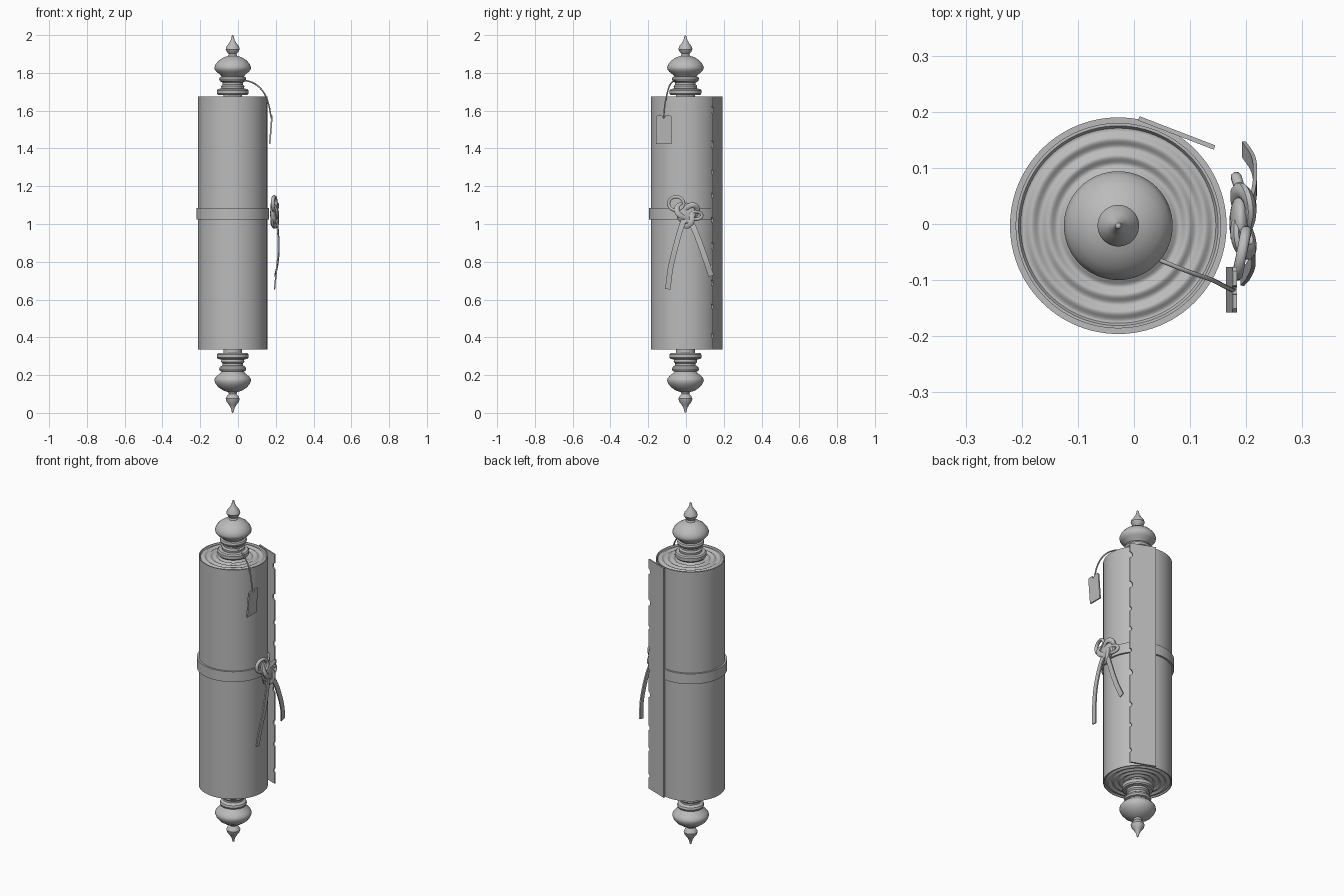
import bpy, bmesh, math, random
from mathutils import Vector

random.seed(4)
cube = bpy.data.objects.get("Cube")
if cube:
    bpy.data.objects.remove(cube)

AX, AY = -0.028, -0.003          # scroll axis
BOTTOM, TOP = 0.335, 1.675       # ends of the rolled sheet

grey = bpy.data.materials.new("plain grey")
grey.use_nodes = True
grey.diffuse_color = (0.5, 0.5, 0.5, 1)
grey.node_tree.nodes["Principled BSDF"].inputs["Base Color"].default_value = (0.5, 0.5, 0.5, 1)


def finish(name, bm, smooth=35):
    bmesh.ops.recalc_face_normals(bm, faces=bm.faces)
    mesh = bpy.data.meshes.new(name)
    bm.to_mesh(mesh)
    bm.free()
    mesh.materials.append(grey)
    ob = bpy.data.objects.new(name, mesh)
    bpy.context.collection.objects.link(ob)
    bpy.ops.object.select_all(action='DESELECT')
    ob.select_set(True)
    bpy.context.view_layer.objects.active = ob
    bpy.ops.object.shade_smooth_by_angle(angle=math.radians(smooth))
    return ob


def lathe(name, profile, closed=False, steps=64):
    """Spin a (radius, z) profile round the scroll axis."""
    bm = bmesh.new()
    vs = [bm.verts.new((AX + r, AY, z)) for r, z in profile]
    pairs = list(zip(vs, vs[1:] + vs[:1]))
    es = [bm.edges.new(p) for p in (pairs if closed else pairs[:-1])]
    bmesh.ops.spin(bm, geom=vs + es, cent=(AX, AY, 0), axis=(0, 0, 1),
                   angle=math.tau, steps=steps)
    bmesh.ops.remove_doubles(bm, verts=bm.verts, dist=0.0003)
    return finish(name, bm)


def plate(name, outline, place, thickness):
    """Solid flat plate from a 2D outline mapped into space by place."""
    bm = bmesh.new()
    face = bm.faces.new([bm.verts.new(place(u, v)) for u, v in outline])
    face.normal_update()
    shift = face.normal * thickness
    out = bmesh.ops.extrude_face_region(bm, geom=[face])["geom"]
    bmesh.ops.translate(bm, vec=shift, verts=[g for g in out if isinstance(g, bmesh.types.BMVert)])
    return finish(name, bm)


def smooth_path(points, per=8):
    """Catmull-Rom samples through the points."""
    p = [Vector(q) for q in points]
    p = [2 * p[0] - p[1]] + p + [2 * p[-1] - p[-2]]
    out = []
    for a, b, c, d in zip(p, p[1:], p[2:], p[3:]):
        for i in range(per):
            t = i / per
            out.append(0.5 * (2*b + (c-a)*t + (2*a-5*b+4*c-d)*t*t + (3*b-a-3*c+d)*t**3))
    return out + [p[-2]]


def sweep(name, path, half_w, half_t, sides=8, closed=False):
    """Cord or ribbon: an oval section, thin in x, swept along the path."""
    bm = bmesh.new()
    rings, n = [], len(path)
    for i, p in enumerate(path):
        a = path[i - 1] if closed or i else p
        b = path[(i + 1) % n] if closed or i < n - 1 else p
        tan = (b - a).normalized()
        across = tan.cross(Vector((1, 0, 0))).normalized()
        out = across.cross(tan)
        ring = []
        for k in range(sides):
            ang = math.tau * (k + 0.5) / sides
            ring.append(bm.verts.new(p + across * half_w * math.cos(ang) + out * half_t * math.sin(ang)))
        rings.append(ring)
    links = list(zip(rings, rings[1:]))
    if closed:
        links.append((rings[-1], rings[0]))
    else:
        bm.faces.new(rings[0])
        bm.faces.new(rings[-1])
    for r0, r1 in links:
        for k in range(sides):
            bm.faces.new((r0[k], r0[(k+1) % sides], r1[(k+1) % sides], r1[k]))
    return finish(name, bm, 50)


# Rolled sheet with rippled ends
R = 0.183
ripple = [(R * i / 60, 0.004 * (math.cos(math.tau * R * i / 60 / 0.031) - 1)) for i in range(58)]
end = ripple + [(0.178, 0), (R, 0)]
lathe("rolled_sheet", [(r, BOTTOM - d) for r, d in end] + [(r, TOP + d) for r, d in reversed(end)], steps=96)

# Turned finials, one at each end
turned = [(0.05, 1.65), (0.05, 1.683), (0.078, 1.683), (0.084, 1.69), (0.084, 1.708), (0.078, 1.715),
          (0.06, 1.717), (0.062, 1.73), (0.054, 1.738), (0.054, 1.748), (0.068, 1.757), (0.072, 1.768),
          (0.068, 1.778), (0.058, 1.781), (0.066, 1.79), (0.085, 1.805), (0.095, 1.818), (0.097, 1.83),
          (0.09, 1.847), (0.075, 1.865), (0.05, 1.882), (0.024, 1.89), (0.02, 1.9), (0.03, 1.91),
          (0.037, 1.925), (0.033, 1.94), (0.02, 1.957), (0.011, 1.972), (0.007, 1.985), (0.005, 1.996), (0, 2)]
lathe("top_finial", turned)
lathe("bottom_finial", [(r, 2 - z) for r, z in turned])

# Tie band round the middle
lathe("tie_band", [(0.18, 1.025), (0.193, 1.025), (0.193, 1.085), (0.18, 1.085)], closed=True, steps=96)

# Loose flap with a nibbled free edge
start, stop = Vector((0.01, 0.192, 0)), Vector((0.145, 0.14, 0))
width = (stop - start).length
along = (stop - start).normalized()
outline = [(0, BOTTOM), (width, BOTTOM)]
for i in range(9):
    z = BOTTOM + 0.09 + i * 0.145 + random.uniform(-0.03, 0.03)
    r = random.uniform(0.01, 0.02)
    outline += [(width - r * 0.8 * math.sin(math.pi * k / 6), z - r * math.cos(math.pi * k / 6)) for k in range(7)]
outline += [(width, TOP), (0, TOP)]
plate("loose_flap", outline, lambda u, v: start + along * u + Vector((0, 0, v)), 0.008)

# Label tag with a notch at the top
tag = [(-0.158, 1.425), (-0.077, 1.425), (-0.077, 1.568), (-0.084, 1.575), (-0.11, 1.575)]
tag += [(-0.118 + 0.008 * math.cos(a), 1.573 - 0.014 * math.sin(a)) for a in (0.5, 1.57, 2.64)]
tag += [(-0.126, 1.575), (-0.151, 1.575), (-0.158, 1.568)]
plate("label_tag", tag, lambda y, z: Vector((0.164 + (z - 1.425) * 0.08, y, z)), 0.008)

# String from the neck to the tag
sweep("tag_string", smooth_path([(0.005, -0.045, 1.752), (0.05, -0.066, 1.757), (0.1, -0.086, 1.735),
                                 (0.14, -0.1, 1.69), (0.163, -0.112, 1.63), (0.176, -0.118, 1.56)]), 0.004, 0.004)

# Knot: a flattened core wrapped by a three-lobed cord
bm = bmesh.new()
bmesh.ops.create_uvsphere(bm, u_segments=24, v_segments=14, radius=1)
for v in bm.verts:
    v.co = (0.19 + v.co.x * 0.02, 0.002 + v.co.y * 0.052, 1.055 + v.co.z * 0.058)
finish("knot_core", bm)
wrap = []
for i in range(72):
    t = math.tau * i / 72
    wrap.append(Vector((0.195 - 0.013 * math.sin(3 * t),
                        0.005 + 0.02 * (math.sin(t) + 2 * math.sin(2 * t)),
                        1.055 + 0.022 * (math.cos(t) - 2 * math.cos(2 * t)))))
sweep("knot_wrap", wrap, 0.015, 0.011, closed=True)


# Bow loops
def loop(name, y, z, ry, rz, lean):
    path = [Vector((0.192 + lean * math.cos(a), y + ry * math.cos(a), z + rz * math.sin(a)))
            for a in (math.tau * i / 32 for i in range(32))]
    sweep(name, path, 0.009, 0.01, closed=True)


loop("large_loop", -0.052, 1.108, 0.04, 0.036, 0.008)
loop("small_loop", 0.052, 1.045, 0.032, 0.02, -0.01)

# Hanging ribbon tails
sweep("front_tail", smooth_path([(0.2, -0.005, 1.04), (0.21, -0.03, 0.97), (0.213, -0.06, 0.86),
                                 (0.204, -0.083, 0.76), (0.193, -0.096, 0.655)]), 0.02, 0.005, sides=4)
sweep("back_tail", smooth_path([(0.198, 0.01, 1.04), (0.212, 0.045, 0.97), (0.216, 0.08, 0.88),
                                (0.212, 0.108, 0.8), (0.196, 0.133, 0.725)]), 0.021, 0.005, sides=4)
